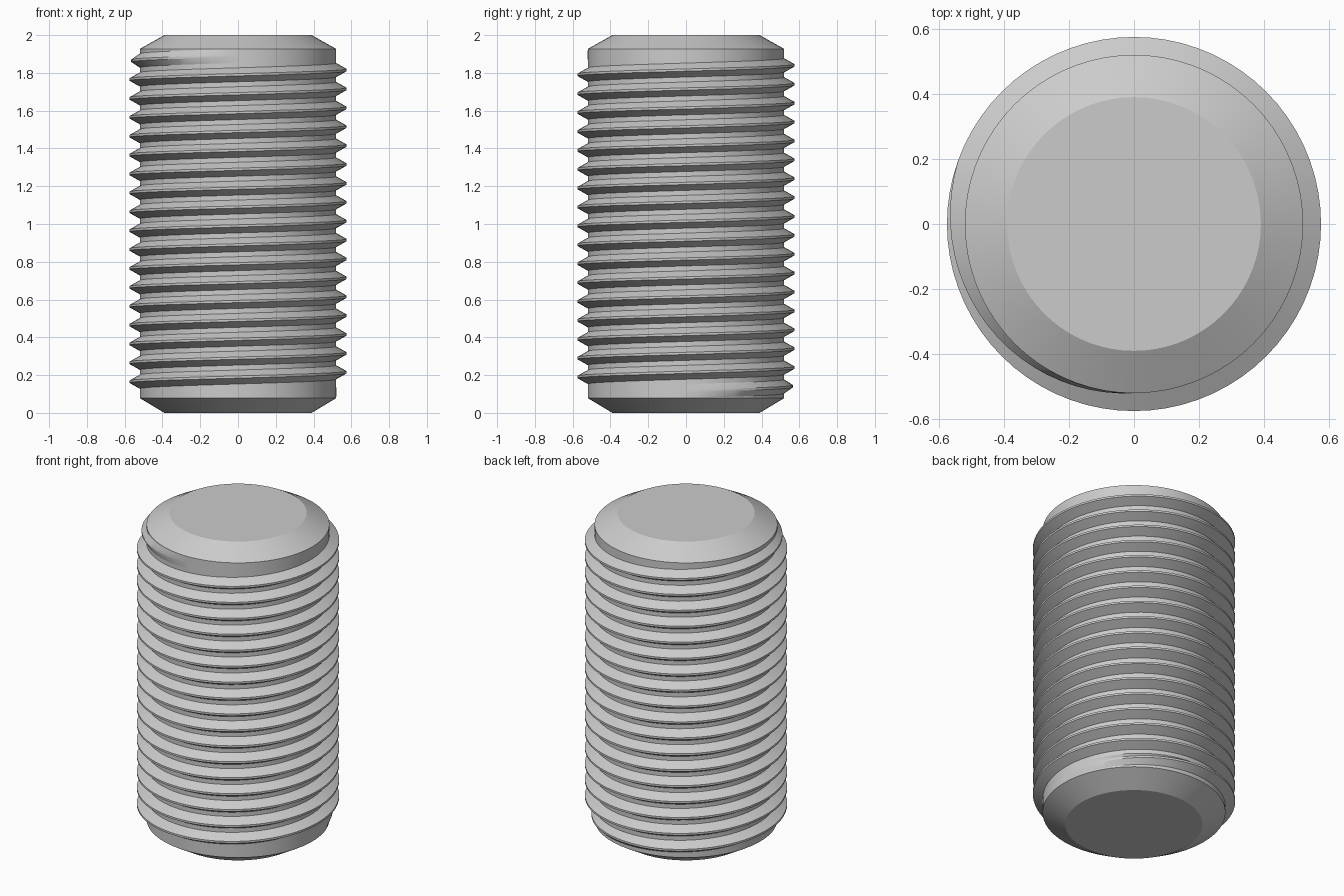
import bpy, bmesh, math

cube = bpy.data.objects.get("Cube")
if cube:
    bpy.data.objects.remove(cube)

SEGS = 72            # steps per turn
PITCH = 0.1
CORE_R, CREST_R, END_R = 0.52, 0.575, 0.39
START_Z, TURNS = 0.115, 17.75
FADE = 110 / 360     # run-in and run-out length, in turns

steel = bpy.data.materials.new("grey_steel")
steel.use_nodes = True
GREY = (0.6, 0.6, 0.6, 1)
steel.diffuse_color = GREY
steel.node_tree.nodes["Principled BSDF"].inputs["Base Color"].default_value = GREY


def finish(bm, name):
    bmesh.ops.recalc_face_normals(bm, faces=bm.faces)
    mesh = bpy.data.meshes.new(name)
    bm.to_mesh(mesh)
    bm.free()
    mesh.materials.append(steel)
    obj = bpy.data.objects.new(name, mesh)
    bpy.context.collection.objects.link(obj)
    bpy.ops.object.select_all(action='DESELECT')
    obj.select_set(True)
    bpy.context.view_layer.objects.active = obj
    bpy.ops.object.shade_smooth_by_angle(angle=math.radians(25))
    return obj


def point(r, turn, z):
    a = turn * math.tau
    return (r * math.cos(a), r * math.sin(a), z)


# Core: rod with a chamfer at each end
bm = bmesh.new()
rings = [[bm.verts.new(point(r, i / SEGS, z)) for i in range(SEGS)]
         for r, z in ((END_R, 0), (CORE_R, 0.078), (CORE_R, 1.927), (END_R, 2))]
for low, high in zip(rings, rings[1:]):
    for i in range(SEGS):
        j = (i + 1) % SEGS
        bm.faces.new((low[i], low[j], high[j], high[i]))
bm.faces.new(rings[0])
bm.faces.new(rings[-1])
finish(bm, "rod_core")

# Thread: flat-crested ridge swept up a right-handed helix, fading at both ends
bm = bmesh.new()
sections = []
for i in range(int(TURNS * SEGS) + 1):
    turn = i / SEGS
    rise = min(1, turn / FADE, (TURNS - turn) / FADE)
    crest = CORE_R + (CREST_R - CORE_R) * max(rise, 0.005)
    z = START_Z + turn * PITCH
    profile = ((CORE_R - 0.01, -0.037), (CORE_R, -0.037), (crest, -0.006),
               (crest, 0.006), (CORE_R, 0.037), (CORE_R - 0.01, 0.037))
    sections.append([bm.verts.new(point(r, turn, z + dz)) for r, dz in profile])
for a, b in zip(sections, sections[1:]):
    for k in range(len(a)):
        n = (k + 1) % len(a)
        bm.faces.new((a[k], b[k], b[n], a[n]))
bm.faces.new(sections[0])
bm.faces.new(sections[-1])
finish(bm, "screw_thread")
